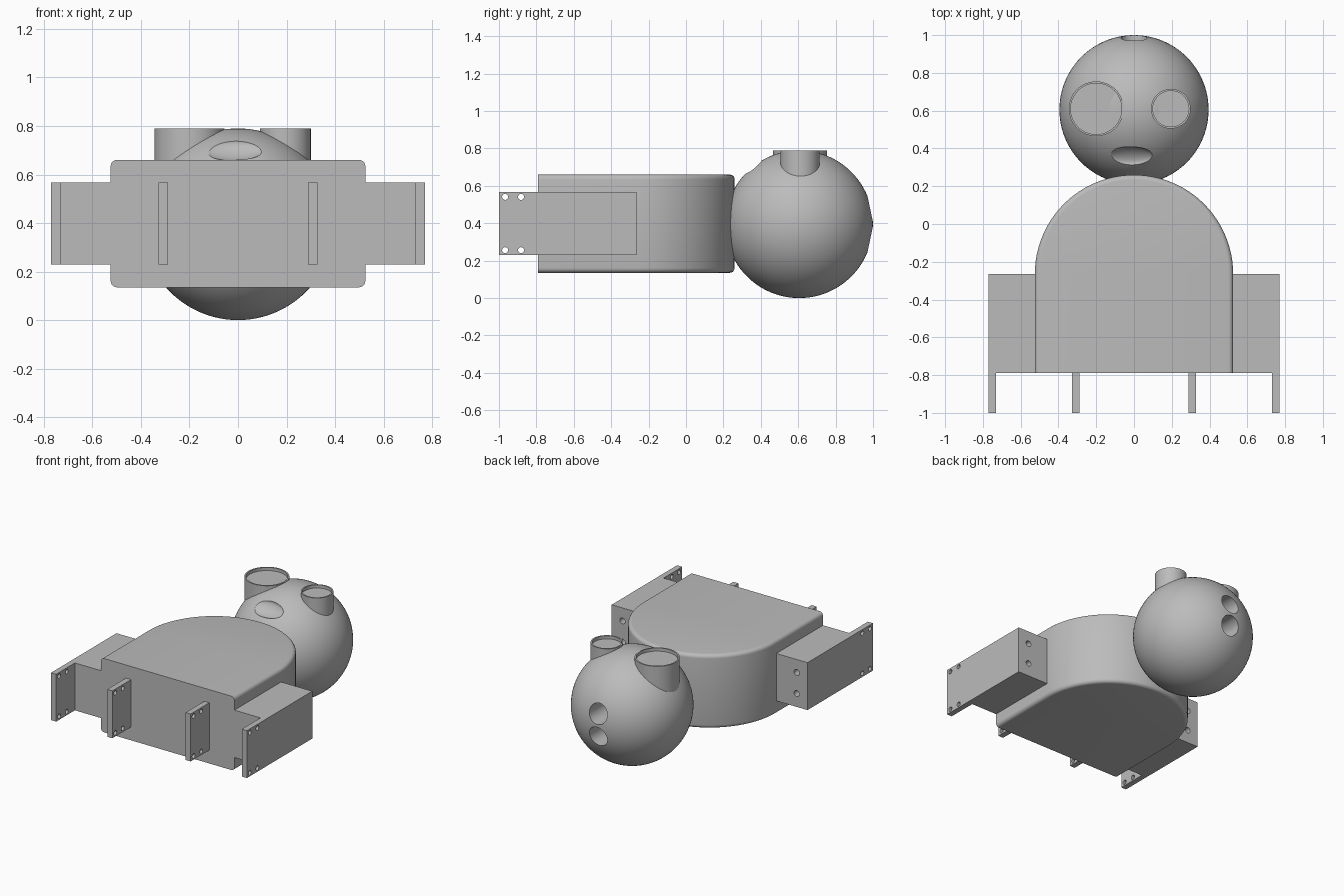
import bpy, bmesh, math
from mathutils import Matrix, Vector

if "Cube" in bpy.data.objects:
    bpy.data.objects.remove(bpy.data.objects["Cube"])

grey = bpy.data.materials.new("plain grey")
grey.use_nodes = True
COLOUR = (0.5, 0.5, 0.5, 1)
grey.diffuse_color = COLOUR
grey.node_tree.nodes["Principled BSDF"].inputs["Base Color"].default_value = COLOUR


def finish(bm, name):
    bmesh.ops.recalc_face_normals(bm, faces=bm.faces[:])
    mesh = bpy.data.meshes.new(name)
    bm.to_mesh(mesh)
    bm.free()
    mesh.materials.append(grey)
    obj = bpy.data.objects.new(name, mesh)
    bpy.context.collection.objects.link(obj)
    return obj


def box(name, low, high):
    low, high = Vector(low), Vector(high)
    bm = bmesh.new()
    place = Matrix.Translation((low + high) / 2) @ Matrix.Diagonal((*(high - low), 1))
    bmesh.ops.create_cube(bm, size=1, matrix=place)
    return finish(bm, name)


def rod(name, start, end, radius, sides=32):
    start, end = Vector(start), Vector(end)
    axis = end - start
    turn = Vector((0, 0, 1)).rotation_difference(axis).to_matrix().to_4x4()
    bm = bmesh.new()
    bmesh.ops.create_cone(bm, cap_ends=True, segments=sides, radius1=radius, radius2=radius,
                          depth=axis.length, matrix=Matrix.Translation((start + end) / 2) @ turn)
    return finish(bm, name)


def ball(name, matrix, radius=1):
    bm = bmesh.new()
    bmesh.ops.create_uvsphere(bm, u_segments=96, v_segments=48, radius=radius, matrix=matrix)
    return finish(bm, name)


def activate(obj):
    bpy.ops.object.select_all(action='DESELECT')
    obj.select_set(True)
    bpy.context.view_layer.objects.active = obj


def cut(obj, cutters):
    activate(obj)
    for cutter in cutters:
        mod = obj.modifiers.new("cut", 'BOOLEAN')
        mod.operation = 'DIFFERENCE'
        mod.solver = 'EXACT'
        mod.object = cutter
        bpy.ops.object.modifier_apply(modifier=mod.name)


def discard(objects):
    for obj in objects:
        bpy.data.objects.remove(obj)


def smooth(obj):
    activate(obj)
    bpy.ops.object.shade_smooth_by_angle(angle=math.radians(30))


# Body: straight sides with a semicircular back and rounded upper and lower rims
HALF, FRONT, BEND, LOW, HIGH = 0.525, -0.79, -0.265, 0.135, 0.66
outline = [(HALF, FRONT)]
for i in range(49):
    a = math.pi * i / 48
    outline.append((HALF * math.cos(a), BEND + HALF * math.sin(a)))
outline.append((-HALF, FRONT))
bm = bmesh.new()
base = bm.faces.new([bm.verts.new((x, y, LOW)) for x, y in outline])
top = bmesh.ops.extrude_face_region(bm, geom=[base])
bmesh.ops.translate(bm, vec=(0, 0, HIGH - LOW),
                    verts=[v for v in top["geom"] if isinstance(v, bmesh.types.BMVert)])
rims = [e for e in bm.edges
        if abs(e.verts[0].co.z - e.verts[1].co.z) < 1e-5
        and max(v.co.y for v in e.verts) > FRONT + 0.01]
bmesh.ops.bevel(bm, geom=rims, offset=0.026, segments=5, profile=0.5, affect='EDGES')
smooth(finish(bm, "body"))

# Side blocks and drilled mounting plates
for side, label in ((1, "left"), (-1, "right")):
    def span(a, b):
        return sorted((side * a, side * b))

    x0, x1 = span(HALF, 0.77)
    block = box(label + "_side_block", (x0, FRONT, 0.23), (x1, BEND, 0.567))
    drills = [rod("drill", (side * 0.685, BEND - 0.15, z), (side * 0.685, BEND + 0.1, z), 0.021)
              for z in (0.325, 0.475)]
    cut(block, drills)
    discard(drills)
    smooth(block)
    for place, a, b in (("outer", 0.73, 0.77), ("inner", 0.288, 0.328)):
        x0, x1 = span(a, b)
        plate = box(f"{label}_{place}_plate", (x0, -1, 0.23), (x1, FRONT, 0.567))
        drills = [rod("drill", (x0 - 0.1, y, z), (x1 + 0.1, y, z), 0.016, 24)
                  for y in (-0.967, -0.882) for z in (0.256, 0.541)]
        cut(plate, drills)
        discard(drills)
        smooth(plate)

# Head with a mouth hollow and two holes in the back
R = 0.395
head = ball("head", Matrix.Translation((0, 0.605, R)), R)
mouth = ball("mouth_cutter", Matrix.Translation((-0.02, 0.358, 0.703))
             @ Matrix.Rotation(math.radians(40), 4, 'X') @ Matrix.Diagonal((0.127, 0.062, 0.03, 1)))
holes = [rod("hole_cutter", (0, 0.75, R + dz), (0, 1.1, R + dz), 0.07, 48) for dz in (-0.08, 0.08)]
cut(head, [mouth] + holes)
discard([mouth] + holes)

# Tubular eyes with shallow recessed tops
for label, x, radius in (("large", -0.2, 0.145), ("small", 0.195, 0.105)):
    eye = rod(label + "_eye", (x, 0.61, 0.5), (x, 0.61, 0.79), radius, 64)
    recess = rod("recess", (x, 0.61, 0.768), (x, 0.61, 0.9), radius - 0.01, 64)
    cut(eye, [recess])
    cut(head, [recess])
    discard([recess])
    smooth(eye)
smooth(head)
